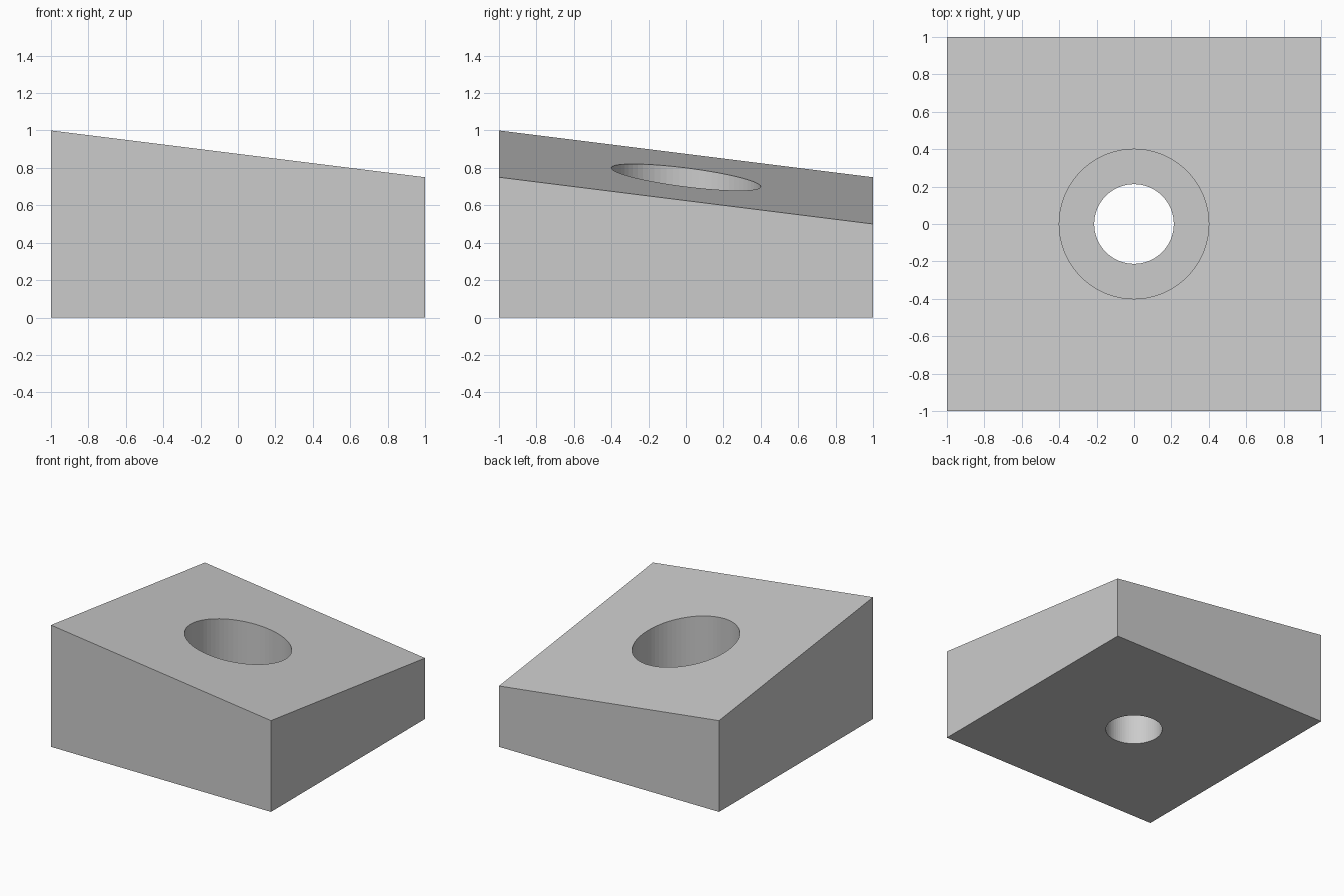
import bpy
import bmesh

cube = bpy.data.objects.get("Cube")
if cube:
    bpy.data.objects.remove(cube, do_unlink=True)

FLOOR = 0.27          # height of the counterbore floor
SIDES = 72

grey = bpy.data.materials.new("plain grey")
grey.use_nodes = True
colour = (0.6, 0.6, 0.6, 1)
grey.diffuse_color = colour
grey.node_tree.nodes["Principled BSDF"].inputs["Base Color"].default_value = colour

# Square block whose top slopes down towards the left and the back
bpy.ops.mesh.primitive_cube_add(size=2)
block = bpy.context.object
block.name = "sloped_block"
block.data.materials.append(grey)
for v in block.data.vertices:
    v.co.z = 0.75 - 0.125 * (v.co.x + v.co.y) if v.co.z > 0 else 0


def drill(name, radius, bottom, top):
    """Cut an upright round hole through the block."""
    bpy.ops.mesh.primitive_cylinder_add(
        vertices=SIDES, radius=radius, depth=top - bottom,
        location=(0, 0, (top + bottom) / 2))
    cutter = bpy.context.object
    cutter.name = name
    cutter.hide_render = True
    cutter.data.materials.append(grey)
    bpy.context.view_layer.objects.active = block
    cut = block.modifiers.new(name, 'BOOLEAN')
    cut.operation = 'DIFFERENCE'
    cut.solver = 'EXACT'
    cut.object = cutter
    bpy.ops.object.modifier_apply(modifier=cut.name)
    bpy.data.objects.remove(cutter, do_unlink=True)


# Wide counterbore from above, then the narrow through hole
drill("counterbore", 0.4, FLOOR, 1.5)
drill("through_hole", 0.213, -0.5, 1.5)
